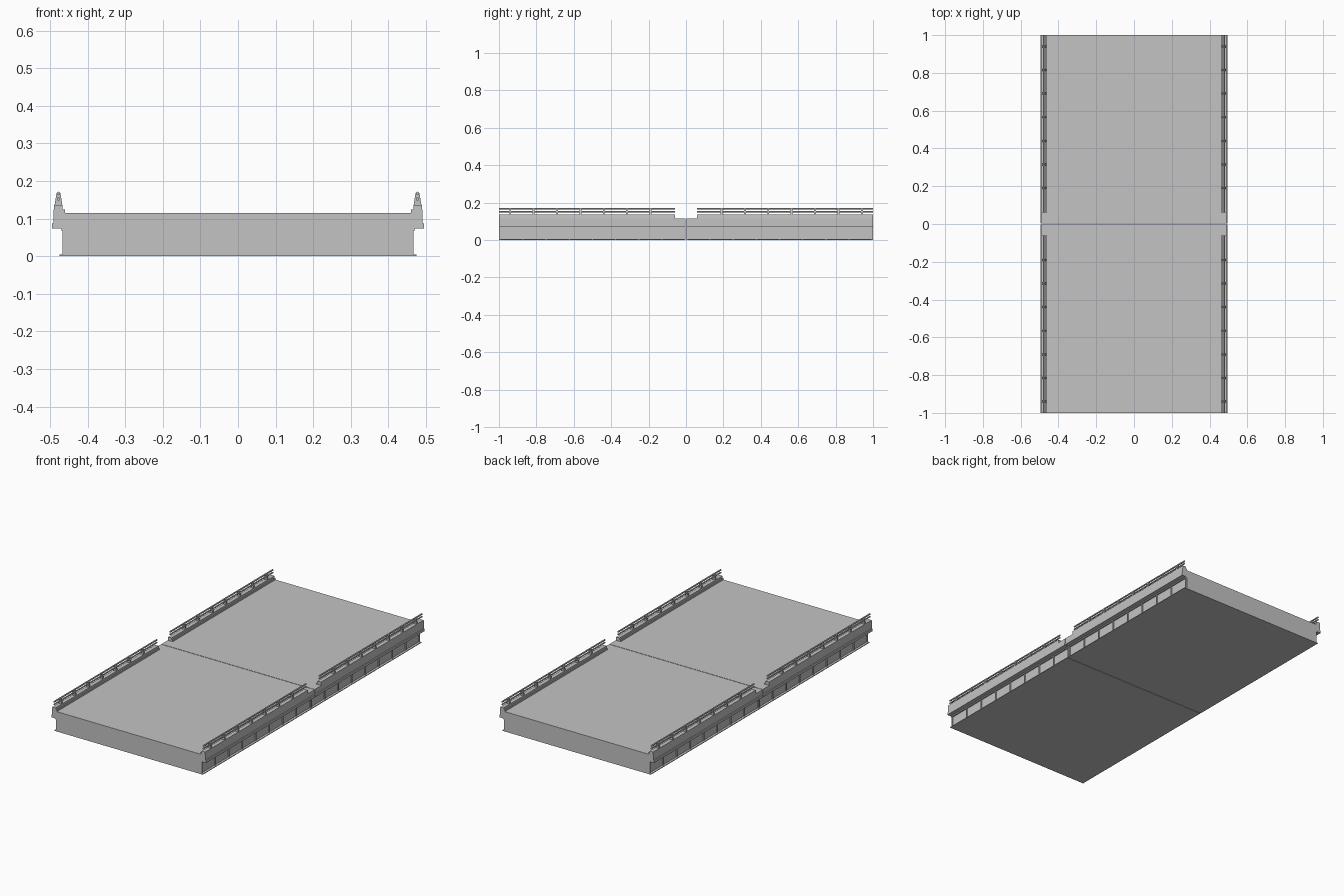
import bpy
import bmesh
import math
from mathutils import Matrix

if "Cube" in bpy.data.objects:
    bpy.data.objects.remove(bpy.data.objects["Cube"])

# One flat grey for the whole bridge
grey = bpy.data.materials.new("bridge grey")
grey.use_nodes = True
colour = (0.55, 0.55, 0.55, 1)
grey.diffuse_color = colour
grey.node_tree.nodes["Principled BSDF"].inputs["Base Color"].default_value = colour

SEAM = 0.0015      # half gap between the two spans
RAIL_START = 0.06  # railings and kerbs stop short of the seam


def finish(name, bm, mirror_x=True):
    """Make an object and repeat it over the other span and side."""
    bmesh.ops.recalc_face_normals(bm, faces=bm.faces)
    mesh = bpy.data.meshes.new(name)
    bm.to_mesh(mesh)
    bm.free()
    obj = bpy.data.objects.new(name, mesh)
    bpy.context.collection.objects.link(obj)
    mesh.materials.append(grey)
    mod = obj.modifiers.new("Mirror", 'MIRROR')
    mod.use_axis = (mirror_x, True, False)
    mod.use_mirror_merge = False
    return obj


def extrude(bm, profile, y0, y1):
    """Sweep an x-z profile along y."""
    face = bm.faces.new([bm.verts.new((x, y0, z)) for x, z in profile])
    out = bmesh.ops.extrude_face_region(bm, geom=[face], use_keep_orig=True)
    verts = [v for v in out["geom"] if isinstance(v, bmesh.types.BMVert)]
    bmesh.ops.translate(bm, verts=verts, vec=(0, y1 - y0, 0))


def box(bm, x0, x1, y0, y1, z0, z1):
    extrude(bm, [(x0, z0), (x1, z0), (x1, z1), (x0, z1)], y0, y1)


# Road deck with a stepped edge
edge = [(0.495, 0.073), (0.495, 0.087), (0.491, 0.089), (0.491, 0.115)]
bm = bmesh.new()
extrude(bm, edge + [(-x, z) for x, z in reversed(edge)], SEAM, 1)
finish("road_deck", bm, False)

# Closed box girder
bm = bmesh.new()
box(bm, -0.462, 0.462, SEAM, 1, 0, 0.073)
finish("box_girder", bm, False)

# Girder flanges
bm = bmesh.new()
box(bm, 0.46, 0.475, SEAM, 1, 0, 0.004)
box(bm, 0.46, 0.47, SEAM, 1, 0.067, 0.073)
finish("girder_flanges", bm)

# Vertical web stiffeners
bm = bmesh.new()
for i in range(9):
    y = 0.005 + i * 0.99 / 8
    box(bm, 0.46, 0.467, y - 0.003, y + 0.003, 0.004, 0.067)
finish("web_stiffeners", bm)

# Stepped kerb under each railing
bm = bmesh.new()
extrude(bm, [(0.460, 0.115), (0.491, 0.115), (0.489, 0.135),
             (0.467, 0.135), (0.466, 0.124), (0.460, 0.124)], RAIL_START, 1)
finish("kerb", bm)

# Tapered railing posts
bm = bmesh.new()
for i in range(7):
    y = 0.19 + i * 0.125
    extrude(bm, [(0.467, 0.135), (0.488, 0.135), (0.483, 0.166), (0.480, 0.171),
                 (0.475, 0.171), (0.472, 0.166)], y - 0.005, y + 0.005)
finish("railing_posts", bm)

# Two round rails
bm = bmesh.new()
length = 1 - RAIL_START
for z, radius in ((0.167, 0.0045), (0.152, 0.004)):
    place = Matrix.Translation((0.4775, RAIL_START + length / 2, z)) @ Matrix.Rotation(math.pi / 2, 4, 'X')
    bmesh.ops.create_cone(bm, cap_ends=True, segments=10, radius1=radius,
                          radius2=radius, depth=length, matrix=place)
finish("rails", bm)
